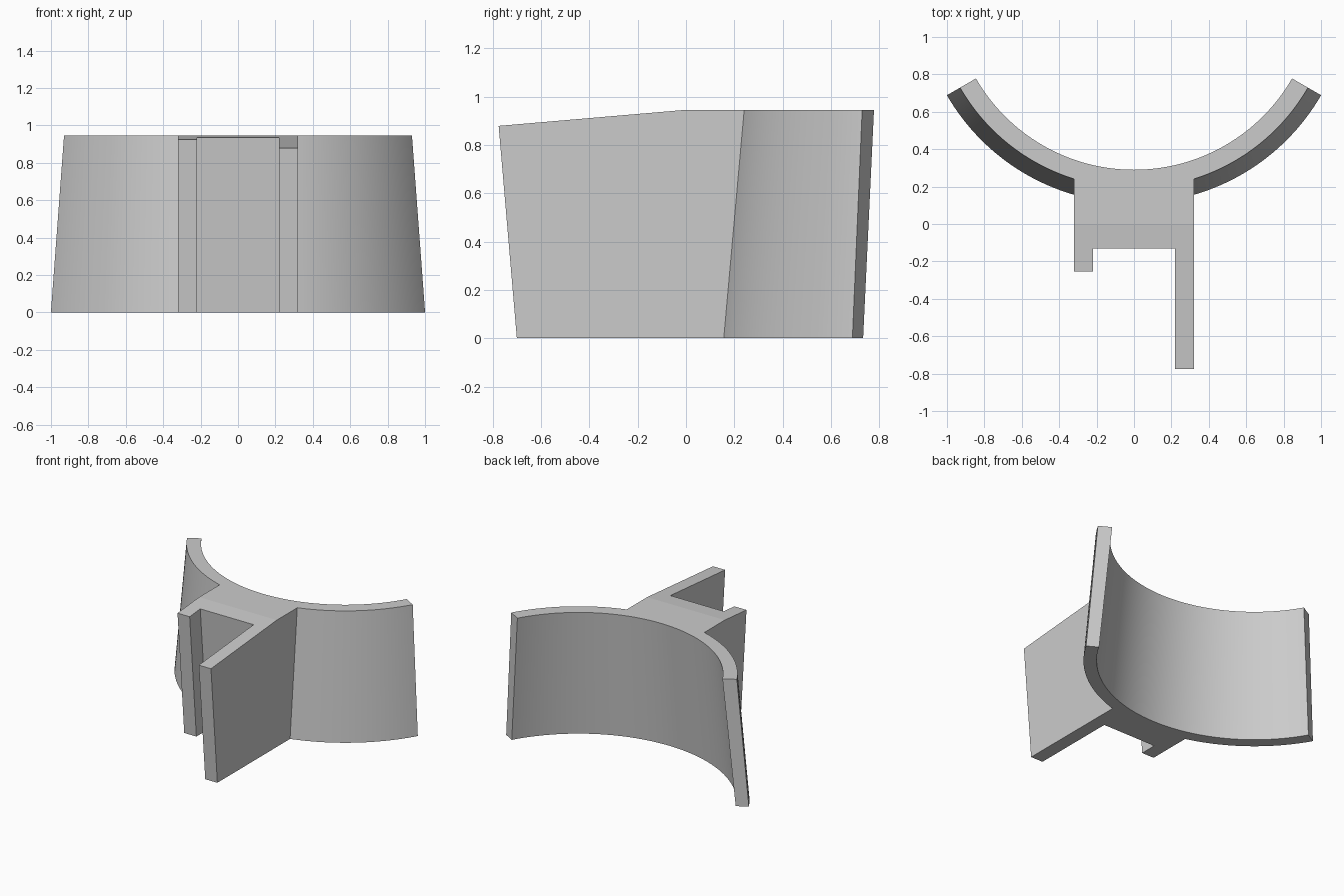
import bpy
import bmesh
from math import sin, cos, asin, radians

cube = bpy.data.objects.get("Cube")
if cube:
    bpy.data.objects.remove(cube, do_unlink=True)

HEIGHT = 0.945
CENTRE_Y = 1.266        # axis of the curved wall
HALF_SWEEP = radians(60)
HALF_BLOCK = 0.32       # half width of the forked block
HALF_SLOT = 0.22        # half width of the slot between the arms
STEPS = 32

grey = bpy.data.materials.new("plain_grey")
grey.use_nodes = True
colour = (0.6, 0.6, 0.6, 1)
grey.diffuse_color = colour
grey.node_tree.nodes["Principled BSDF"].inputs["Base Color"].default_value = colour


def arc(radius, start, end, count):
    """Points on the wall's circle, angles measured from straight ahead."""
    angles = [start + (end - start) * i / count for i in range(count + 1)]
    return [(radius * sin(a), CENTRE_Y - radius * cos(a)) for a in angles]


def outline(z, inner, outer, lean):
    """Cross-section of wall and fork; lean pushes the fork forward."""
    joint = asin(HALF_BLOCK / outer)
    fork = [(-HALF_BLOCK, -0.176), (-HALF_SLOT, -0.176),
            (-HALF_SLOT, -0.05), (HALF_SLOT, -0.05),
            (HALF_SLOT, -0.70), (HALF_BLOCK, -0.70)]
    points = arc(outer, -HALF_SWEEP, -joint, STEPS)
    points += [(x, y - lean) for x, y in fork]
    points += arc(outer, joint, HALF_SWEEP, STEPS)
    points += arc(inner, HALF_SWEEP, -HALF_SWEEP, 2 * STEPS)
    return [(x, y, z) for x, y in points]


# Curved wall with forked block, lofted between the two cross-sections
bm = bmesh.new()
bottom = [bm.verts.new(p) for p in outline(0, 1.066, 1.155, 0)]
top = [bm.verts.new(p) for p in outline(HEIGHT, 0.976, 1.074, 0.081)]
count = len(bottom)
for i in range(count):
    j = (i + 1) % count
    bm.faces.new((bottom[i], bottom[j], top[j], top[i]))
bm.faces.new(top)
bm.faces.new(bottom[::-1])

# Sloped top of the fork
bmesh.ops.bisect_plane(bm, geom=bm.verts[:] + bm.edges[:] + bm.faces[:],
                       plane_co=(0, 0, HEIGHT), plane_no=(0, -0.0857, 1),
                       clear_outer=True)
bmesh.ops.holes_fill(bm, edges=[e for e in bm.edges if e.is_boundary], sides=0)
bmesh.ops.recalc_face_normals(bm, faces=bm.faces[:])

mesh = bpy.data.meshes.new("curved_bracket")
bm.to_mesh(mesh)
bm.free()
mesh.materials.append(grey)
bracket = bpy.data.objects.new("curved_bracket", mesh)
bpy.context.collection.objects.link(bracket)

bpy.ops.object.select_all(action="DESELECT")
bracket.select_set(True)
bpy.context.view_layer.objects.active = bracket
bpy.ops.object.shade_smooth_by_angle(angle=radians(3))
